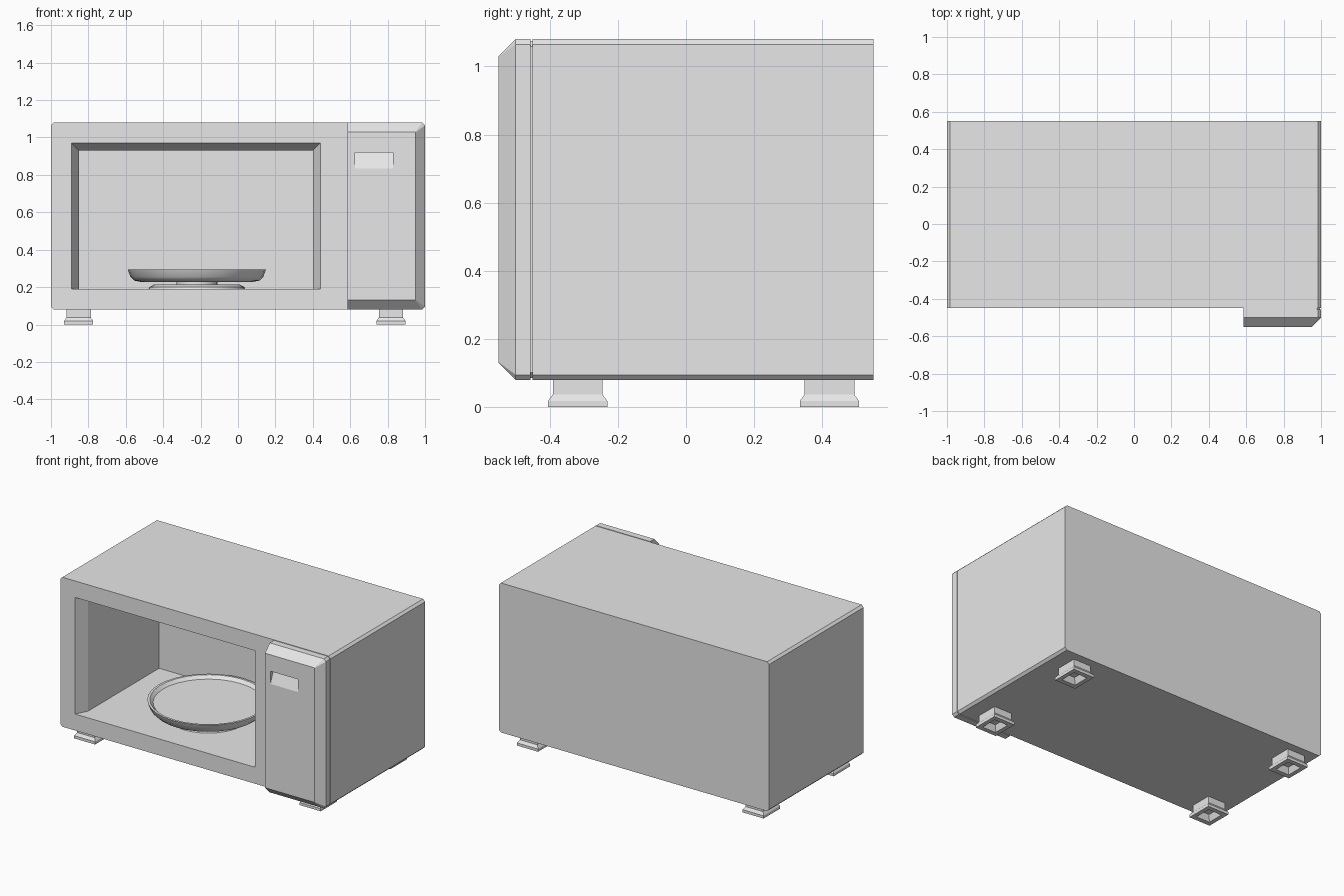
import bpy, bmesh, math

old = bpy.data.objects.get("Cube")
if old:
    bpy.data.objects.remove(old, do_unlink=True)

grey = bpy.data.materials.new("light_grey")
grey.use_nodes = True
colour = (0.8, 0.8, 0.8, 1)
grey.diffuse_color = colour
grey.node_tree.nodes["Principled BSDF"].inputs["Base Color"].default_value = colour


def loft(name, rings):
    """Join equal-length rings of points into a closed solid."""
    bm = bmesh.new()
    loops = [[bm.verts.new(p) for p in ring] for ring in rings]
    n = len(loops[0])
    for a, b in zip(loops, loops[1:]):
        for i in range(n):
            j = (i + 1) % n
            bm.faces.new((a[i], a[j], b[j], b[i]))
    bm.faces.new(loops[0])
    bm.faces.new(loops[-1])
    bmesh.ops.recalc_face_normals(bm, faces=bm.faces)
    mesh = bpy.data.meshes.new(name)
    bm.to_mesh(mesh)
    bm.free()
    mesh.materials.append(grey)
    obj = bpy.data.objects.new(name, mesh)
    bpy.context.collection.objects.link(obj)
    return obj


def front_rect(y, x0, x1, z0, z1):
    return [(x0, y, z0), (x1, y, z0), (x1, y, z1), (x0, y, z1)]


def flat_rect(z, cx, cy, hx, hy):
    return [(cx - hx, cy - hy, z), (cx + hx, cy - hy, z),
            (cx + hx, cy + hy, z), (cx - hx, cy + hy, z)]


def circle(r, z, cx, cy, n=32):
    return [(cx + r * math.cos(i * math.tau / n),
             cy + r * math.sin(i * math.tau / n), z) for i in range(n)]


def cut(target, cutter):
    mod = target.modifiers.new("cut", "BOOLEAN")
    mod.operation, mod.solver, mod.object = "DIFFERENCE", "EXACT", cutter
    cutter.hide_render = True
    cutter.hide_set(True)


# Casing with small chamfers on its long edges
C, LOW, HIGH = 0.015, 0.08, 1.08


def casing_ring(y):
    return [(-1 + C, y, LOW), (1 - C, y, LOW), (1, y, LOW + C), (1, y, HIGH - C),
            (1 - C, y, HIGH), (-1 + C, y, HIGH), (-1, y, HIGH - C), (-1, y, LOW + C)]


casing = loft("casing", [casing_ring(-0.45), casing_ring(0.55)])

# Cooking chamber with a splayed opening and a level floor
chamber = loft("chamber_cutter", [
    front_rect(-0.50, -0.89, 0.44, 0.19, 0.97),
    front_rect(-0.45, -0.89, 0.44, 0.19, 0.97),
    front_rect(-0.37, -0.85, 0.40, 0.19, 0.93),
    front_rect(0.38, -0.85, 0.40, 0.19, 0.93)])
cut(casing, chamber)


# Control panel with a sloped border on its top, bottom and outer side
def panel_ring(y, inset, c):
    right, low, high = 1 - inset, LOW + inset, HIGH - inset
    return [(0.585, y, low), (right - c, y, low), (right, y, low + c),
            (right, y, high - c), (right - c, y, high), (0.585, y, high)]


panel = loft("control_panel", [
    panel_ring(-0.45, 0.006, C), panel_ring(-0.456, 0.006, C),
    panel_ring(-0.456, 0, C), panel_ring(-0.50, 0, C),
    panel_ring(-0.55, 0.05, 0.002)])

# Wedge-shaped finger recess
recess = loft("recess_cutter", [
    [(x, -0.56, 0.835), (x, -0.55, 0.835), (x, -0.515, 0.92), (x, -0.56, 0.92)]
    for x in (0.625, 0.83)])
cut(panel, recess)

# Turntable: base, spindle and dished plate
TX, TY = -0.22, 0.0


def turned(name, profile):
    obj = loft(name, [circle(r, z, TX, TY) for r, z in profile])
    bpy.context.view_layer.objects.active = obj
    bpy.ops.object.select_all(action="DESELECT")
    obj.select_set(True)
    bpy.ops.object.shade_smooth_by_angle(angle=math.radians(35))


turned("turntable_base", [(0.26, 0.185), (0.255, 0.2), (0.23, 0.213)])
turned("turntable_spindle", [(0.11, 0.205), (0.11, 0.235)])
turned("turntable_plate", [(0.30, 0.228), (0.335, 0.235), (0.355, 0.255),
                           (0.37, 0.295), (0.355, 0.295), (0.335, 0.275)])

# Stepped feet with a hollow underside
for side, x in (("right", -0.852), ("left", 0.818)):
    for end, y in (("front", -0.318), ("back", 0.421)):
        loft(f"{end}_{side}_foot", [
            flat_rect(z, x, y, hx, hy) for z, hx, hy in (
                (0.04, 0.035, 0.04), (0, 0.05, 0.056), (0, 0.078, 0.087),
                (0.018, 0.078, 0.087), (0.037, 0.065, 0.073), (0.085, 0.065, 0.073))])
